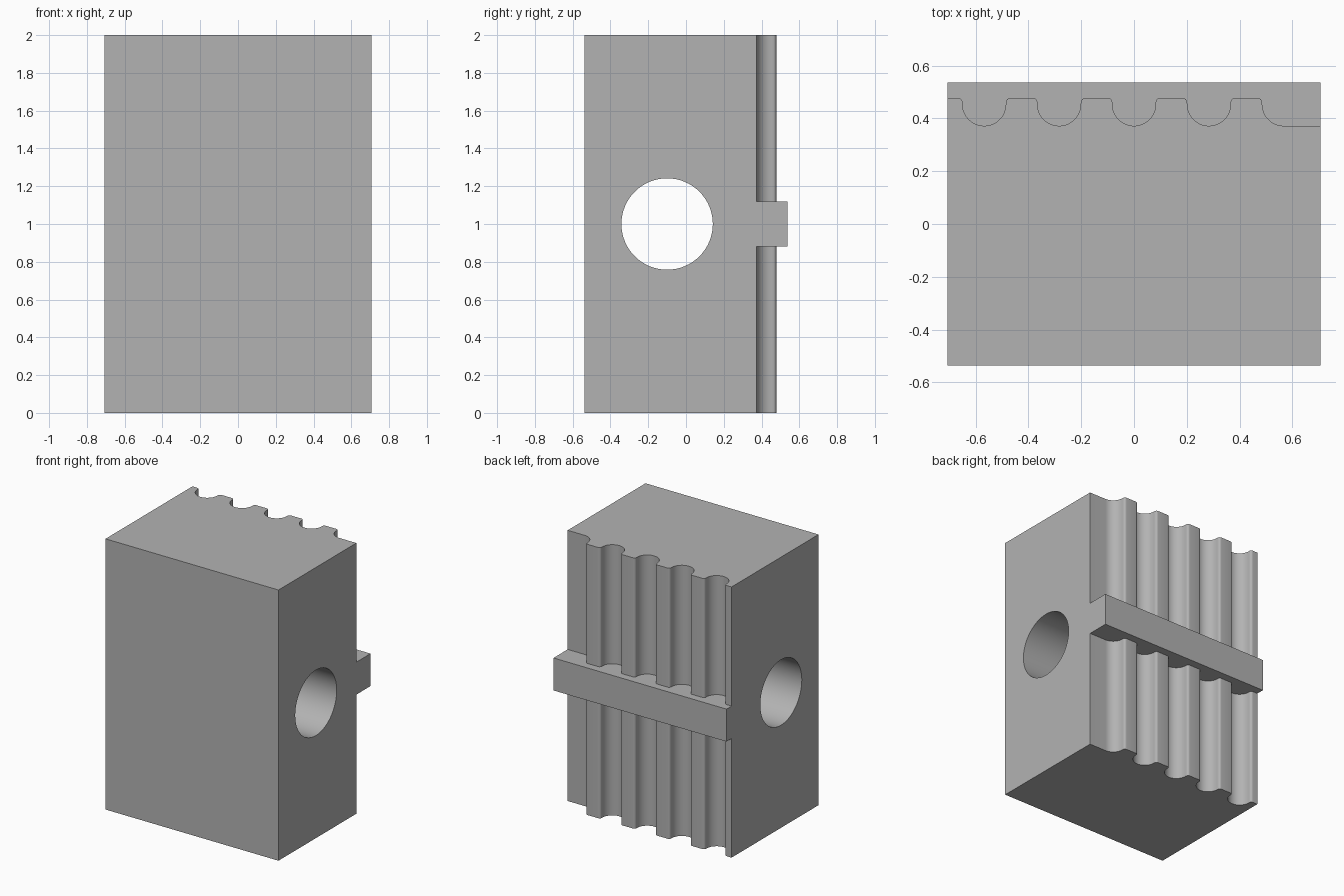
import bpy, bmesh
from math import sin, cos, pi, radians
from mathutils import Matrix

cube = bpy.data.objects.get("Cube")
if cube:
    bpy.data.objects.remove(cube, do_unlink=True)

HALF_X, FRONT, BACK, HEIGHT = 0.707, -0.537, 0.537, 2.0
CREST, VALLEY = 0.478, 0.372
PITCH, GROOVE_R, FILLET_R = 0.284, 0.082, 0.018

grey = bpy.data.materials.new("plain grey")
grey.use_nodes = True
colour = (0.45, 0.45, 0.45, 1)
grey.diffuse_color = colour
grey.node_tree.nodes["Principled BSDF"].inputs["Base Color"].default_value = colour


def finish(name, bm):
    bmesh.ops.recalc_face_normals(bm, faces=bm.faces)
    mesh = bpy.data.meshes.new(name)
    bm.to_mesh(mesh)
    bm.free()
    mesh.materials.append(grey)
    obj = bpy.data.objects.new(name, mesh)
    bpy.context.collection.objects.link(obj)
    return obj


def prism(name, outline, bottom, top):
    bm = bmesh.new()
    face = bm.faces.new([bm.verts.new((x, y, bottom)) for x, y in outline])
    moved = bmesh.ops.extrude_face_region(bm, geom=[face])["geom"]
    bmesh.ops.translate(bm, vec=(0, 0, top - bottom),
                        verts=[v for v in moved if isinstance(v, bmesh.types.BMVert)])
    return finish(name, bm)


def groove_half(steps=12, fillet_steps=6):
    """Offsets from the groove centre, from the crest down to the valley."""
    points = []
    for i in range(fillet_steps):
        a = pi / 2 * (1 - i / fillet_steps)
        points.append((-(GROOVE_R + FILLET_R) + FILLET_R * cos(a),
                       CREST - FILLET_R + FILLET_R * sin(a)))
    for i in range(steps + 1):
        a = pi / 2 * i / steps
        points.append((-GROOVE_R * cos(a), VALLEY + GROOVE_R * (1 - sin(a))))
    return points


# Block with four round grooves and a stepped fifth one along its back
half = groove_half()
outline = [(HALF_X, FRONT), (-HALF_X, FRONT), (-HALF_X, CREST)]
for n in range(-2, 3):
    outline += [(n * PITCH + x, y) for x, y in half]
    if n < 2:
        outline += [(n * PITCH - x, y) for x, y in reversed(half[:-1])]
outline.append((HALF_X, VALLEY))
block = prism("grooved_block", outline, 0, HEIGHT)

# Cross rail on the back
rail = prism("cross_rail", [(-HALF_X, 0.3), (HALF_X, 0.3), (HALF_X, BACK), (-HALF_X, BACK)],
             0.88, 1.12)

# Round bore running side to side
bm = bmesh.new()
place = Matrix.Translation((0, -0.1, 1)) @ Matrix.Rotation(pi / 2, 4, "Y")
bmesh.ops.create_cone(bm, cap_ends=True, segments=64, radius1=0.242, radius2=0.242,
                      depth=2, matrix=place)
bore = finish("bore_cutter", bm)

# Merge the rail and cut the bore
bpy.context.view_layer.objects.active = block
for tool, operation in ((rail, "UNION"), (bore, "DIFFERENCE")):
    mod = block.modifiers.new(tool.name, "BOOLEAN")
    mod.operation, mod.solver, mod.object = operation, "EXACT", tool
    bpy.ops.object.modifier_apply(modifier=mod.name)
    bpy.data.objects.remove(tool, do_unlink=True)

for obj in bpy.context.selected_objects:
    obj.select_set(False)
block.select_set(True)
bpy.ops.object.shade_smooth_by_angle(angle=radians(30))
